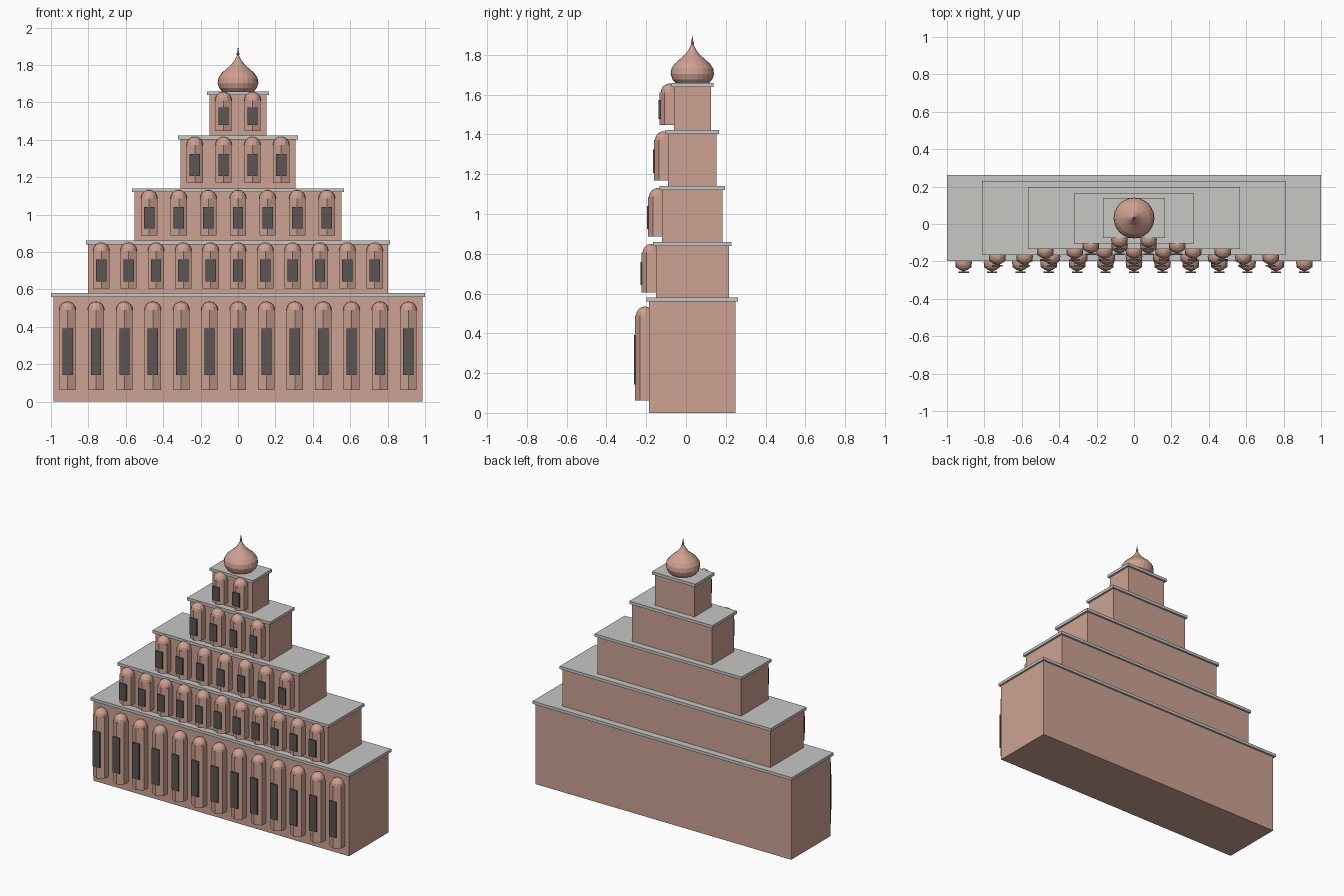
import bpy, bmesh, math
from mathutils import Matrix, Vector

cube = bpy.data.objects.get("Cube")
if cube:
    bpy.data.objects.remove(cube)


def material(name, rgb):
    m = bpy.data.materials.new(name)
    m.use_nodes = True
    m.diffuse_color = (*rgb, 1)
    m.node_tree.nodes["Principled BSDF"].inputs["Base Color"].default_value = (*rgb, 1)
    return m


sandstone = material("pink sandstone", (0.61, 0.365, 0.295))
dome_stone = material("dome sandstone", (0.62, 0.355, 0.28))
ledge_grey = material("ledge grey", (0.57, 0.57, 0.55))
dark = material("window dark", (0.10, 0.092, 0.084))


def finish(name, bm, mat):
    bmesh.ops.recalc_face_normals(bm, faces=bm.faces)
    mesh = bpy.data.meshes.new(name)
    bm.to_mesh(mesh)
    bm.free()
    mesh.materials.append(mat)
    obj = bpy.data.objects.new(name, mesh)
    bpy.context.collection.objects.link(obj)
    return obj


def add_box(bm, x0, x1, y0, y1, z0, z1):
    centre = Vector((x0 + x1, y0 + y1, z0 + z1)) / 2
    size = Matrix.Diagonal((x1 - x0, y1 - y0, z1 - z0, 1))
    bmesh.ops.create_cube(bm, size=1, matrix=Matrix.Translation(centre) @ size)


def box(name, mat, *bounds):
    bm = bmesh.new()
    add_box(bm, *bounds)
    return finish(name, bm, mat)


def add_lathe(bm, profile, sides, x, y, z):
    # Spin a radius/height profile; a zero radius closes to a point
    rings = []
    for r, h in profile:
        if r == 0:
            rings.append([bm.verts.new((x, y, z + h))] * sides)
        else:
            angles = [math.tau * i / sides - math.pi / 2 for i in range(sides)]
            rings.append([bm.verts.new((x + r * math.cos(a), y + r * math.sin(a), z + h))
                          for a in angles])
    for low, high in zip(rings, rings[1:]):
        for i in range(sides):
            j = (i + 1) % sides
            corners = list(dict.fromkeys((low[i], low[j], high[j], high[i])))
            bm.faces.new(corners)
    for ring in (rings[0], rings[-1]):
        if ring[0] != ring[1]:
            bm.faces.new(ring)


BAY_R, CAP_R, LEDGE = 0.05, 0.045, 0.02
MID_Y = 0.032
cap_profile = [(CAP_R * math.cos(math.pi / 8 * k), CAP_R * math.sin(math.pi / 8 * k))
               for k in range(4)] + [(0, CAP_R)]

# half width, half depth, base, ledge top, bay count, outermost bay x, bay bottom, bay top
tiers = [
    (0.986, 0.217, 0.00, 0.58, 13, 0.911, 0.062, 0.49),
    (0.801, 0.184, 0.58, 0.86, 11, 0.731, 0.605, 0.805),
    (0.553, 0.152, 0.86, 1.14, 7, 0.475, 0.887, 1.086),
    (0.307, 0.122, 1.14, 1.422, 4, 0.231, 1.169, 1.371),
    (0.153, 0.093, 1.422, 1.658, 2, 0.078, 1.448, 1.611),
]

for n, (w, d, z0, z1, count, end_x, low, high) in enumerate(tiers, 1):
    # Storey block and its overhanging ledge
    box(f"storey_{n}", sandstone, -w, w, MID_Y - d, MID_Y + d, z0, z1 - LEDGE)
    e = 0.013
    box(f"ledge_{n}", ledge_grey, -w - e, w + e, MID_Y - d - e, MID_Y + d + e, z1 - LEDGE, z1)

    # Row of hexagonal bays with domed caps and flat dark windows
    bays, caps, windows = bmesh.new(), bmesh.new(), bmesh.new()
    bay_y = MID_Y - d - 0.021
    tall = high - low
    for i in range(count):
        x = -end_x + 2 * end_x * i / (count - 1)
        add_lathe(bays, [(BAY_R, 0), (BAY_R, tall)], 6, x, bay_y, low)
        add_lathe(caps, cap_profile, 12, x, bay_y, high)
        front = bay_y - BAY_R
        mid = low + 0.477 * tall
        add_box(windows, x - 0.0275, x + 0.0275, front - 0.005, front + 0.003,
                mid - 0.29 * tall, mid + 0.29 * tall)
    finish(f"bays_{n}", bays, sandstone)
    finish(f"bay_caps_{n}", caps, dome_stone)
    finish(f"windows_{n}", windows, dark)

# Onion dome on the summit
onion = [(0.084, 0), (0.1, 0.018), (0.109, 0.045), (0.105, 0.073), (0.088, 0.098),
         (0.063, 0.12), (0.038, 0.142), (0.018, 0.168), (0.006, 0.192)]
bm = bmesh.new()
add_lathe(bm, onion, 24, 0, MID_Y, tiers[-1][3])
finish("onion_dome", bm, dome_stone)

# Finial
bm = bmesh.new()
add_lathe(bm, [(0.004, 0), (0.008, 0.012), (0.004, 0.026), (0, 0.054)], 8, 0, MID_Y, 1.846)
finish("finial", bm, dome_stone)
